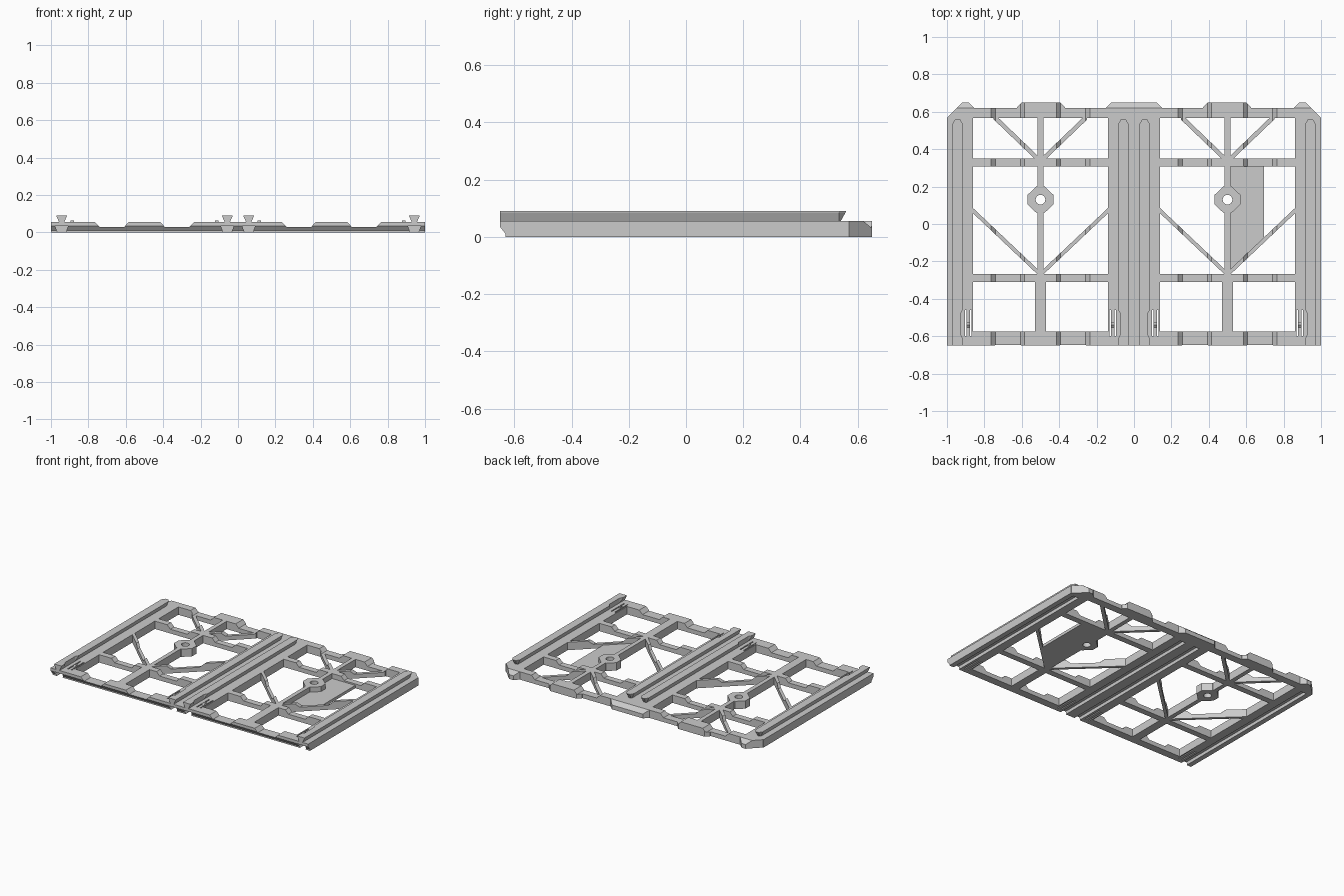
import bpy, bmesh, math

if "Cube" in bpy.data.objects:
    bpy.data.objects.remove(bpy.data.objects["Cube"])

H, LOW = 0.055, 0.03      # full frame height, height inside the channels
CX = 0.5                  # centre of the right-hand panel


def loft(name, rings):
    """Closed solid through a list of equal-length vertex rings."""
    bm = bmesh.new()
    vs = [[bm.verts.new(p) for p in r] for r in rings]
    n = len(vs[0])
    bm.faces.new(vs[0])
    bm.faces.new(vs[-1])
    for a, b in zip(vs, vs[1:]):
        for i in range(n):
            j = (i + 1) % n
            bm.faces.new((a[i], a[j], b[j], b[i]))
    bmesh.ops.recalc_face_normals(bm, faces=bm.faces)
    me = bpy.data.meshes.new(name)
    bm.to_mesh(me)
    bm.free()
    ob = bpy.data.objects.new(name, me)
    bpy.context.collection.objects.link(ob)
    return ob


def prism(name, pts, a, b, axis='z'):
    """Extrude a 2D profile from a to b along an axis."""
    put = {'z': lambda u, v, w: (u, v, w),
           'y': lambda u, v, w: (u, w, v),
           'x': lambda u, v, w: (w, u, v)}[axis]
    return loft(name, [[put(u, v, w) for u, v in pts] for w in (a, b)])


def rect(x0, y0, x1, y1):
    return [(x0, y0), (x1, y0), (x1, y1), (x0, y1)]


def cutter(ob):
    ob.hide_render = True
    ob.hide_viewport = True
    ob.display_type = 'WIRE'
    return ob


def finish(ob, cuts=(), mirror=True):
    for c in cuts:
        m = ob.modifiers.new("cut", 'BOOLEAN')
        m.operation, m.solver, m.object = 'DIFFERENCE', 'EXACT', c
    if mirror:
        m = ob.modifiers.new("mirror", 'MIRROR')
        m.use_bisect_axis[0] = True
    return ob


def dovetail(x, z0, z1, w0, w1):
    return [(x - w0, z0), (x + w0, z0), (x + w1, z1), (x - w1, z1)]


# Cutters: lowered channels, boss hole, undercut of the front lip
channels = []
for s in (-1, 1):
    prof = [(CX + s * u, z) for u, z in
            ((0.108, LOW), (0.24, LOW), (0.265, H), (0.265, 0.1), (0.085, 0.1), (0.085, H))]
    channels.append(cutter(prism("channel_cutter", prof, -0.8, 0.8, 'y')))
hole = cutter(prism("hole_cutter",
                    [(CX + 0.026 * math.cos(k * math.pi / 8), 0.13 + 0.026 * math.sin(k * math.pi / 8))
                     for k in range(16)], -0.1, 0.2))
lip = cutter(prism("lip_cutter", [(-0.7, -0.1), (-0.63, -0.1), (-0.63, 0.01), (-0.65, 0.035), (-0.7, 0.035)],
                   -1.2, 1.2, 'x'))

# Long beams, their dovetail rails and snap clips
for s, label in ((-1, "inner"), (1, "outer")):
    xr, xc = CX + s * 0.443, CX + s * 0.386
    slot = cutter(prism("slot_cutter", dovetail(xr, -0.002, 0.035, 0.021, 0.035), -0.7, 0.55, 'y'))
    slits = [cutter(prism("slit_cutter", rect(xc + d - 0.004, -0.6, xc + d + 0.004, -0.46), -0.1, 0.2))
             for d in (-0.014, 0.014)]
    edge = 1.0 if s > 0 else -0.05
    x0, x1 = sorted((edge, CX + s * 0.36))
    finish(prism(label + "_beam", rect(x0, -0.65, x1, 0.57), 0, H), [slot, lip] + slits)

    prof = [(-0.012, H - 0.003), (0.012, H - 0.003), (0.028, 0.086), (0.028, 0.09), (-0.028, 0.09), (-0.028, 0.086)]
    rings = [[(xr + u, -0.65, z) for u, z in prof],
             [(xr + u, 0.535, z) for u, z in prof],
             [(xr + u * 0.45, 0.535 + 0.025 * (z - 0.045) / 0.045, z) for u, z in prof]]
    notch = cutter(prism("notch_cutter", [(xc + s * d, y) for d, y in
                   ((0, -0.61), (0.03, -0.61), (0.042, -0.59), (0.042, -0.48), (0.03, -0.46), (0, -0.46))],
                   H, 0.2))
    finish(loft(label + "_rail", rings), [notch])
    finish(prism(label + "_clip_hook", [(-0.56, H - 0.005), (-0.525, H - 0.005), (-0.525, 0.064), (-0.54, 0.064)],
                 xc - 0.009, xc + 0.009, 'x'))

# Cross bars and the front bar
for name, y0, y1 in (("front_bar", -0.65, -0.575), ("lower_cross_bar", -0.31, -0.267),
                     ("upper_cross_bar", 0.307, 0.35)):
    finish(prism(name, rect(0.13, y0, 0.87, y1), 0, H), channels + ([lip] if y0 < -0.6 else []))

# Rear bar with clipped corner, and its tabs
finish(prism("rear_bar", [(-0.05, 0.567), (1, 0.567), (0.947, 0.62), (-0.05, 0.62)], 0, H), channels)
finish(prism("middle_tab", [(0.37, 0.61), (0.625, 0.61), (0.625, 0.625), (0.6, 0.65), (0.395, 0.65), (0.37, 0.625)],
             0, H), channels)
for name, a, b in (("corner_tab", 0.855, 0.948), ("centre_tab", -0.15, 0.15)):
    plan = [(a, 0.62), (b, 0.62), (b - 0.03, 0.65), (a + 0.03, 0.65)]
    tops = (H, H, LOW, LOW)
    finish(loft(name, [[(x, y, 0) for x, y in plan], [(x, y, t) for (x, y), t in zip(plan, tops)]]))

# Centre stem and pierced boss
finish(prism("wide_stem", rect(0.47, -0.58, 0.53, -0.3), 0, H))
finish(prism("thin_stem", rect(0.485, -0.28, 0.515, 0.58), 0, H), [hole])
finish(prism("boss", [(CX + u, 0.13 + v) for u, v in
                      ((0.07, -0.025), (0.07, 0.025), (0.02, 0.072), (-0.02, 0.072),
                       (-0.07, 0.025), (-0.07, -0.025), (-0.02, -0.072), (0.02, -0.072))], 0, H), [hole])

# Diagonal braces
for s in (-1, 1):
    for name, y0, du, dy, t in (("lower_brace", -0.27, 0.37, 0.35, 0.014), ("upper_brace", 0.335, 0.25, 0.24, 0.016)):
        plan = [(CX, y0 - t), (CX + s * du, y0 + dy - t), (CX + s * du, y0 + dy + t), (CX, y0 + t)]
        finish(prism(name, plan, 0, H), channels)

# Thin plate beside the right boss only
finish(prism("label_plate", [(0.5, -0.27), (0.695, -0.085), (0.695, 0.315), (0.5, 0.315)], 0, 0.02),
       [hole], mirror=False)
